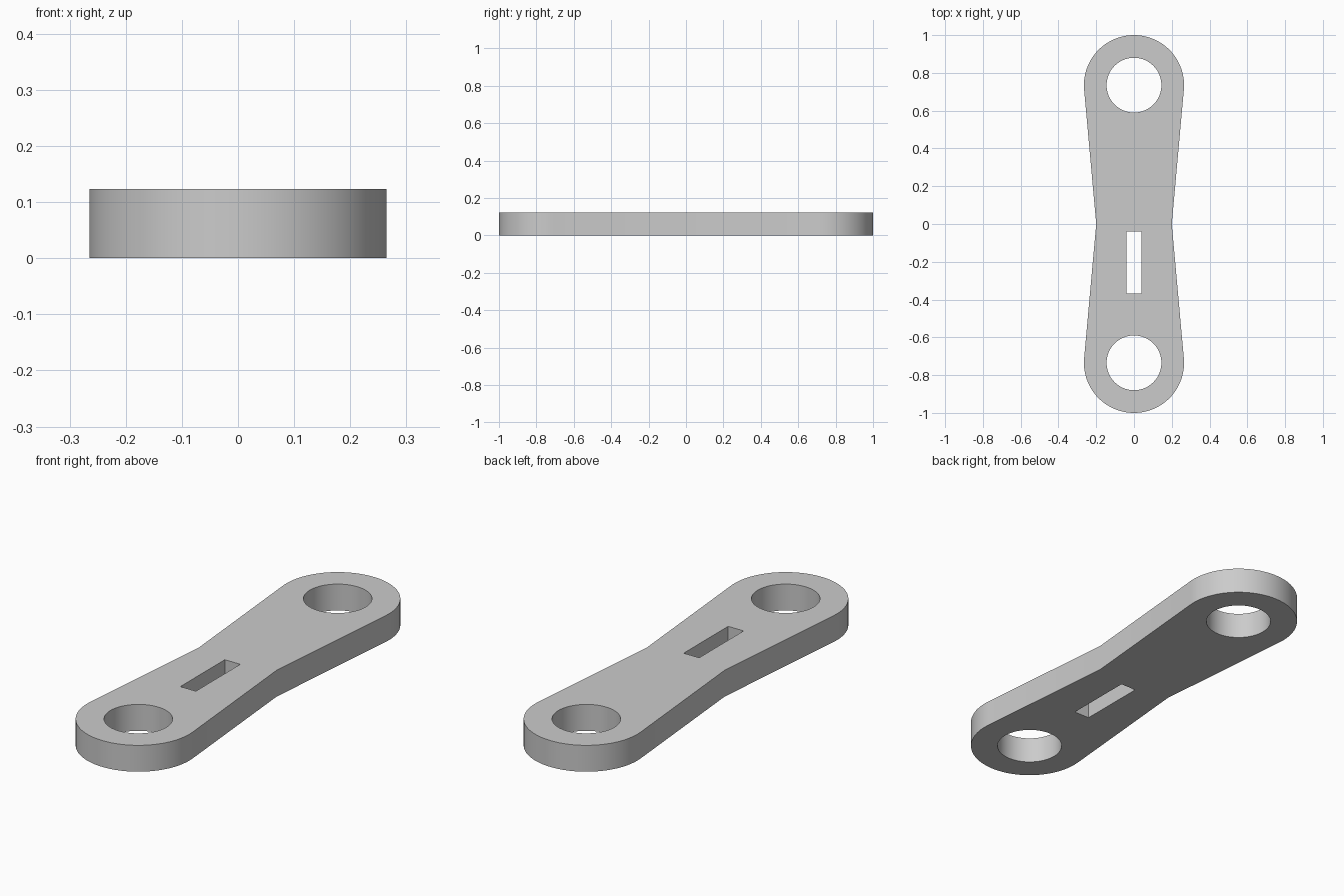
import bpy, bmesh
from math import sin, cos, pi, atan2, acos, hypot, radians

if "Cube" in bpy.data.objects:
    bpy.data.objects.remove(bpy.data.objects["Cube"])

THICK = 0.123
EYE_Y, END_R, HOLE_R = 0.735, 0.265, 0.145
WAIST = 0.2


def arc(cy, r, a0, a1, n):
    step = (a1 - a0) / n
    return [(r * cos(a0 + i * step), cy + r * sin(a0 + i * step)) for i in range(n + 1)]


# Outline: two rounded ends joined by straight sides tangent to them
a = atan2(-EYE_Y, WAIST) + acos(END_R / hypot(EYE_Y, WAIST))
half = [(WAIST, 0)] + arc(EYE_Y, END_R, a, pi - a, 64)
outline = half + [(-x, -y) for x, y in half]

# Openings: a round eye at each end and a narrow slot
holes = [arc(s * EYE_Y, HOLE_R, 0, 2 * pi, 64)[:-1] for s in (1, -1)]
slot = [(-0.04, -0.368), (0.04, -0.368), (0.04, -0.04), (-0.04, -0.04)]

# Fill the flat profile and extrude it into a plate
bm = bmesh.new()
edges = []
for loop in [outline, slot] + holes:
    vs = [bm.verts.new((x, y, 0)) for x, y in loop]
    edges += [bm.edges.new((v, vs[i - 1])) for i, v in enumerate(vs)]
bmesh.ops.triangle_fill(bm, edges=edges, use_beauty=True, normal=(0, 0, 1))
ext = bmesh.ops.extrude_face_region(bm, geom=bm.faces[:], use_keep_orig=True)
top = [g for g in ext["geom"] if isinstance(g, bmesh.types.BMVert)]
bmesh.ops.translate(bm, verts=top, vec=(0, 0, THICK))
bmesh.ops.recalc_face_normals(bm, faces=bm.faces[:])

mesh = bpy.data.meshes.new("link_plate")
bm.to_mesh(mesh)
bm.free()
plate = bpy.data.objects.new("link_plate", mesh)
bpy.context.collection.objects.link(plate)

# Plain grey finish
grey = bpy.data.materials.new("light_grey")
grey.use_nodes = True
colour = (0.6, 0.6, 0.6, 1)
grey.diffuse_color = colour
grey.node_tree.nodes["Principled BSDF"].inputs["Base Color"].default_value = colour
mesh.materials.append(grey)

# Smooth curved walls, sharp rims
bpy.ops.object.select_all(action="DESELECT")
plate.select_set(True)
bpy.context.view_layer.objects.active = plate
bpy.ops.object.shade_smooth_by_angle(angle=radians(30))
